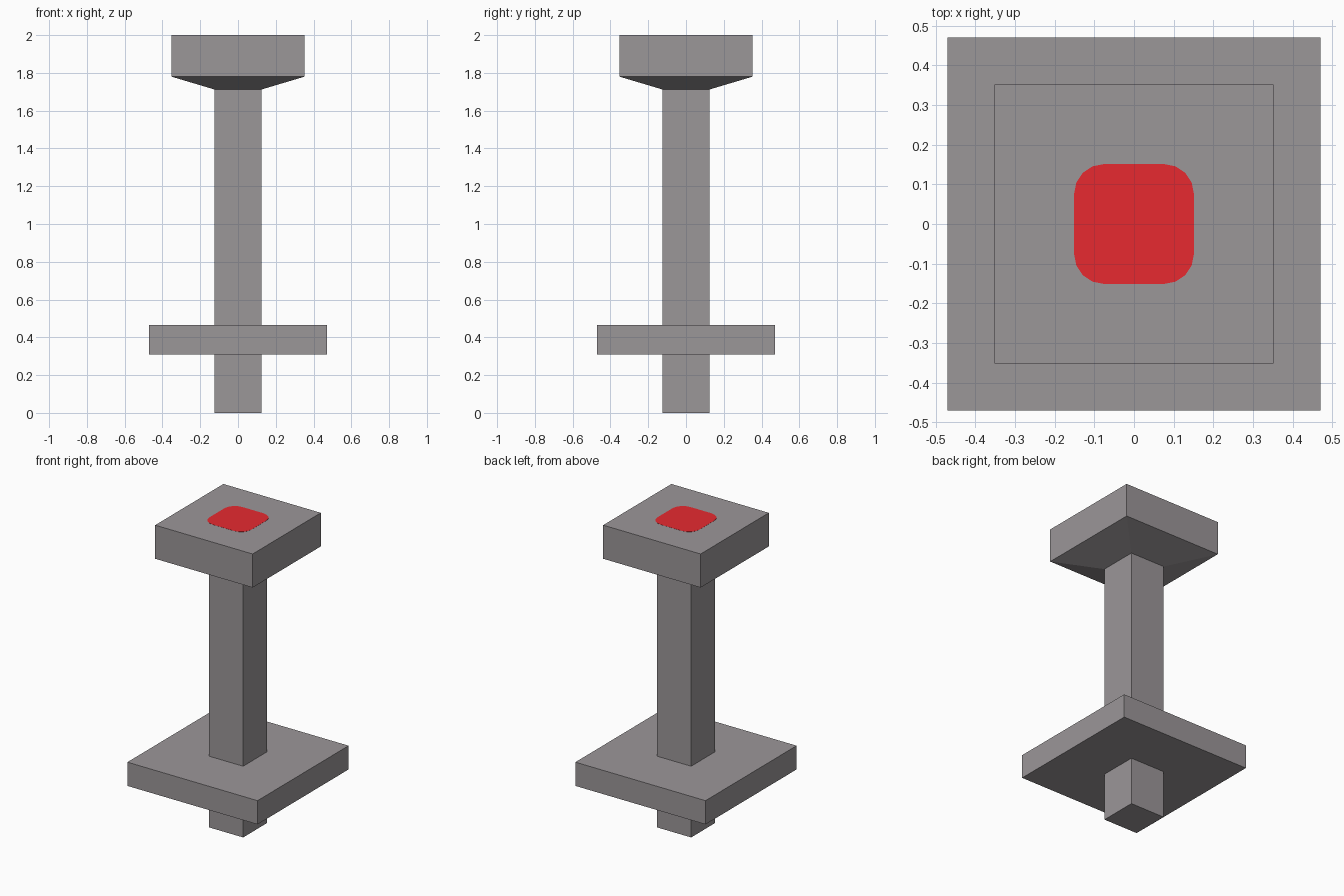
import bpy, bmesh, math

if "Cube" in bpy.data.objects:
    bpy.data.objects.remove(bpy.data.objects["Cube"])


def material(name, color):
    mat = bpy.data.materials.new(name)
    mat.diffuse_color = (*color, 1)
    mat.use_nodes = True
    mat.node_tree.nodes["Principled BSDF"].inputs["Base Color"].default_value = mat.diffuse_color
    return mat


GREY = material("warm_grey", (0.33, 0.308, 0.318))
RED = material("red", (0.8, 0.023, 0.03))


def square(h):
    return [(-h, -h), (h, -h), (h, h), (-h, h)]


def rounded_square(h, r, steps=4):
    pts = []
    for q, (sx, sy) in enumerate([(1, 1), (-1, 1), (-1, -1), (1, -1)]):
        for i in range(steps + 1):
            a = math.pi / 2 * (q + i / steps)
            pts.append((sx * (h - r) + r * math.cos(a), sy * (h - r) + r * math.sin(a)))
    return pts


def loft(name, mat, sections):
    """Closed solid through (outline, z) sections, listed bottom to top."""
    bm = bmesh.new()
    rings = [[bm.verts.new((x, y, z)) for x, y in outline] for outline, z in sections]
    n = len(rings[0])
    for low, high in zip(rings, rings[1:]):
        for i in range(n):
            j = (i + 1) % n
            bm.faces.new((low[i], low[j], high[j], high[i]))
    bm.faces.new(rings[0][::-1])
    bm.faces.new(rings[-1])
    mesh = bpy.data.meshes.new(name)
    bm.to_mesh(mesh)
    bm.free()
    mesh.materials.append(mat)
    obj = bpy.data.objects.new(name, mesh)
    bpy.context.collection.objects.link(obj)
    return obj


# square post running through the lower plate
loft("post", GREY, [(square(0.124), 0), (square(0.124), 1.712)])

# wide lower plate
loft("lower_plate", GREY, [(square(0.47), 0.31), (square(0.47), 0.465)])

# head block with a tapered underside
loft("head", GREY, [(square(0.124), 1.712), (square(0.352), 1.78), (square(0.352), 1.9993)])

# red rounded pad, flush with the top of the head
loft("red_pad", RED, [(rounded_square(0.151, 0.075), 1.99), (rounded_square(0.151, 0.075), 2.0)])
